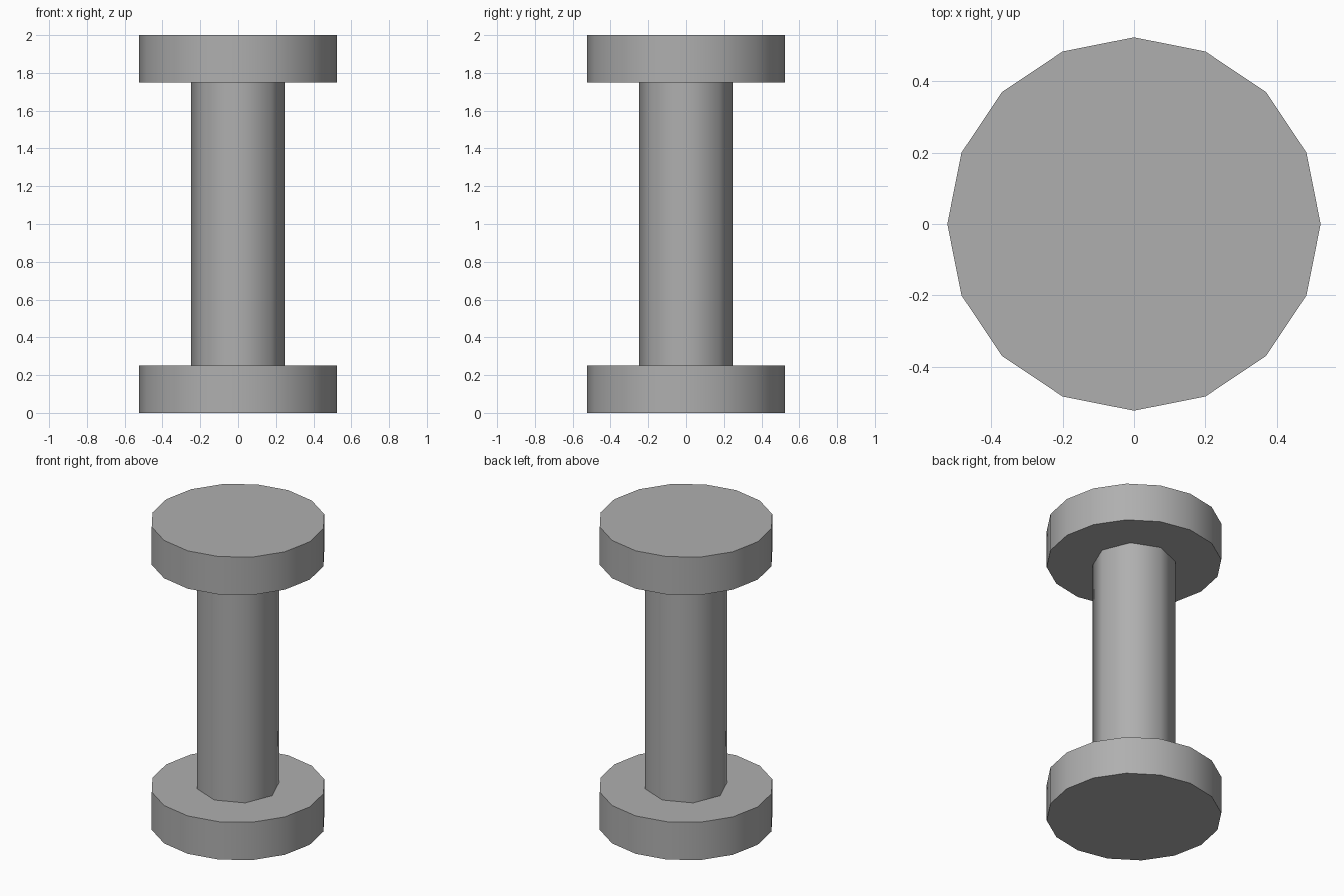
import bpy
import math

if "Cube" in bpy.data.objects:
    bpy.data.objects.remove(bpy.data.objects["Cube"])

FLANGE_HEIGHT = 0.25
TOTAL_HEIGHT = 2.0

# Darker grey for every part
grey = bpy.data.materials.new("dark_grey")
grey.diffuse_color = (0.43, 0.43, 0.43, 1)
grey.use_nodes = True
grey.node_tree.nodes["Principled BSDF"].inputs["Base Color"].default_value = grey.diffuse_color


def cylinder(name, sides, radius, z0, z1, cap='NGON'):
    """Upright prism with a corner on each axis, smooth sides and sharp rims."""
    bpy.ops.mesh.primitive_cylinder_add(
        vertices=sides, radius=radius, depth=z1 - z0,
        end_fill_type=cap, location=(0, 0, (z0 + z1) / 2))
    obj = bpy.context.object
    obj.name = name
    obj.data.materials.append(grey)
    bpy.ops.object.shade_smooth_by_angle(angle=math.radians(60))
    return obj


# Round end discs
cylinder("bottom_flange", 16, 0.524, 0, FLANGE_HEIGHT)
cylinder("top_flange", 16, 0.524, TOTAL_HEIGHT - FLANGE_HEIGHT, TOTAL_HEIGHT)

# Eight-sided shaft, open where it meets the discs
cylinder("shaft", 8, 0.2485, FLANGE_HEIGHT, TOTAL_HEIGHT - FLANGE_HEIGHT, cap='NOTHING')
